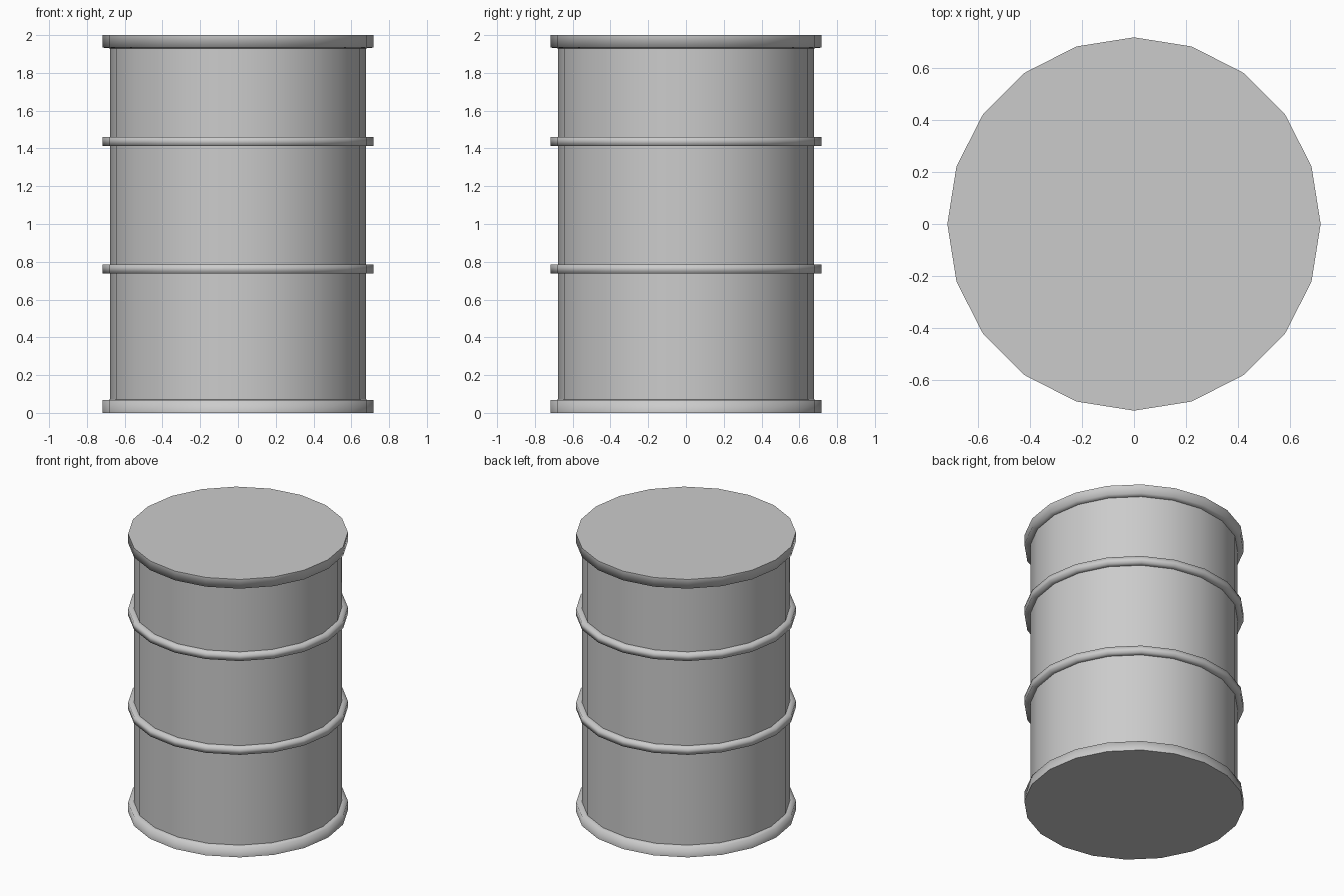
import bpy, bmesh, math

if "Cube" in bpy.data.objects:
    bpy.data.objects.remove(bpy.data.objects["Cube"])

SIDES = 20
R_BODY, R_RIM = 0.678, 0.717


def lathe(name, profile, cap_start=False, cap_end=False):
    """Revolve (radius, z) points, listed bottom to top, around z."""
    bm = bmesh.new()
    rings = []
    for r, z in profile:
        rings.append([bm.verts.new((r * math.cos(2 * math.pi * i / SIDES),
                                    r * math.sin(2 * math.pi * i / SIDES), z))
                      for i in range(SIDES)])
    for lo, hi in zip(rings, rings[1:]):
        for i in range(SIDES):
            j = (i + 1) % SIDES
            bm.faces.new((lo[i], lo[j], hi[j], hi[i])).smooth = True
    # flat discs closing the ends
    if cap_start:
        bm.faces.new(rings[0][::-1]).smooth = False
    if cap_end:
        bm.faces.new(rings[-1]).smooth = False
    mesh = bpy.data.meshes.new(name)
    bm.to_mesh(mesh)
    bm.free()
    obj = bpy.data.objects.new(name, mesh)
    bpy.context.collection.objects.link(obj)
    return obj


# straight drum wall
lathe("drum_wall", [(R_BODY, 0.065), (R_BODY, 1.935)])

# two raised hoops around the wall
for name, z0, z1 in (("lower_hoop", 0.738, 0.786), ("upper_hoop", 1.413, 1.461)):
    lathe(name, [(R_BODY, z0), (R_RIM, z0), (R_RIM, z1), (R_BODY, z1)])

# rims with their flat lids
lathe("bottom_rim", [(R_RIM, 0), (R_RIM, 0.067), (R_BODY, 0.07)], cap_start=True)
lathe("top_rim", [(R_BODY, 1.93), (R_RIM, 1.934), (R_RIM, 2.0)], cap_end=True)
